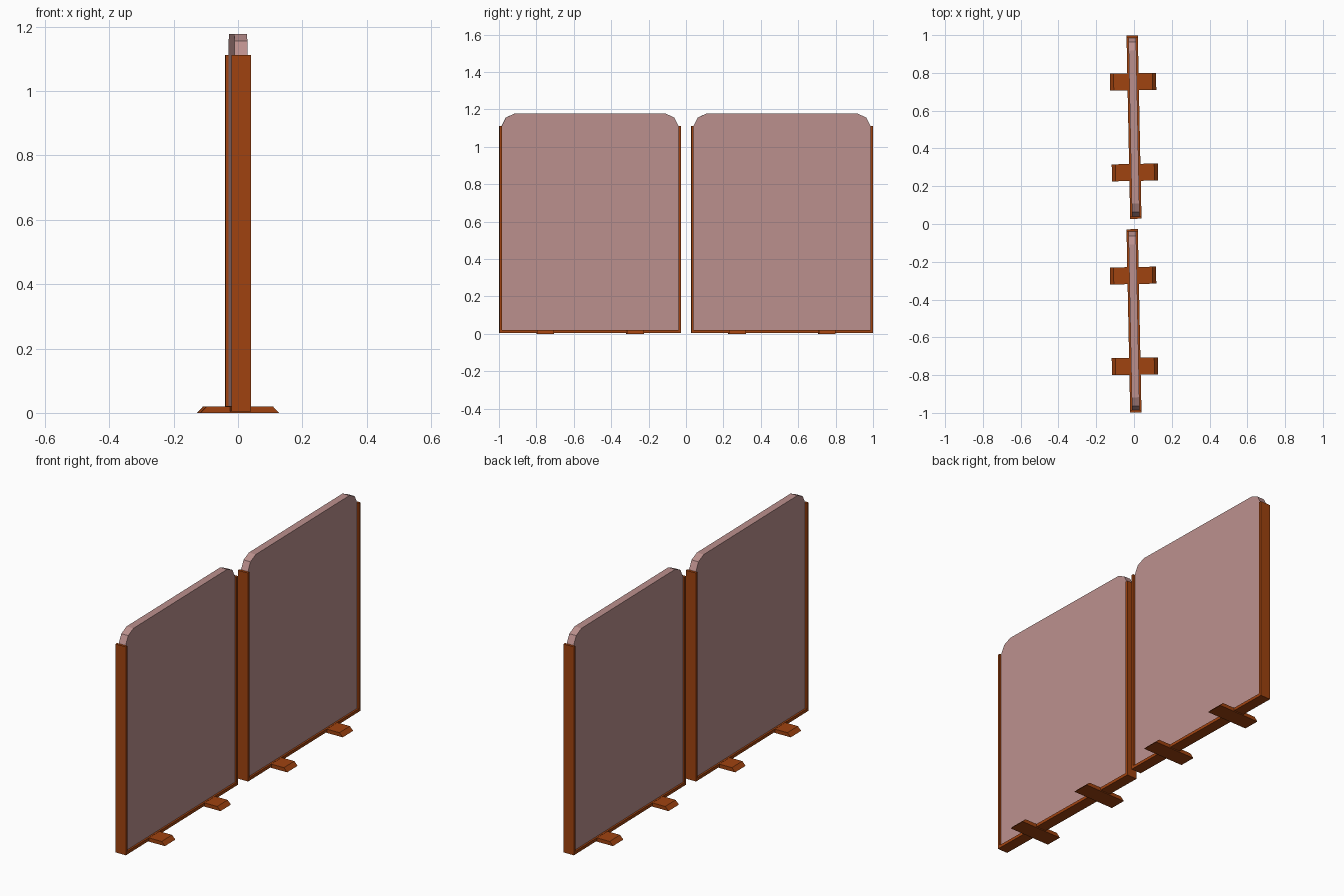
import bpy, bmesh, math
from mathutils import Matrix

if "Cube" in bpy.data.objects:
    bpy.data.objects.remove(bpy.data.objects["Cube"])


def material(name, rgb):
    m = bpy.data.materials.new(name)
    m.diffuse_color = (*rgb, 1)
    m.use_nodes = True
    m.node_tree.nodes["Principled BSDF"].inputs["Base Color"].default_value = m.diffuse_color
    return m


WOOD = material("brown wood", (0.352, 0.056, 0.005))
FABRIC = material("dusty pink fabric", (0.50, 0.28, 0.27))

ANGLE = 0.02            # slight turn of each screen
HALF = 0.4855           # half length of one screen
POST = 0.013            # post width along the screen
BASE, POST_TOP, RAIL_TOP, TOP = 0.005, 1.112, 0.021, 1.177


def prism(name, profile, axis, depth, centre, mat, place):
    """Extrude a closed 2D profile along x (profile y,z) or y (profile x,z)."""
    bm = bmesh.new()
    rings = []
    for d in (-depth / 2, depth / 2):
        rings.append([bm.verts.new((centre + d, a, b) if axis == "x" else (a, centre + d, b))
                      for a, b in profile])
    n = len(profile)
    bm.faces.new(rings[0])
    bm.faces.new(rings[1])
    for i in range(n):
        j = (i + 1) % n
        bm.faces.new((rings[0][i], rings[0][j], rings[1][j], rings[1][i]))
    bmesh.ops.recalc_face_normals(bm, faces=bm.faces)
    me = bpy.data.meshes.new(name)
    bm.to_mesh(me)
    bm.free()
    me.materials.append(mat)
    ob = bpy.data.objects.new(name, me)
    ob.matrix_world = place
    bpy.context.collection.objects.link(ob)


def rect(a0, a1, b0, b1):
    return [(a0, b0), (a1, b0), (a1, b1), (a0, b1)]


for label, cy in (("near", -0.513), ("far", 0.513)):
    place = Matrix.Translation((0, cy, 0)) @ Matrix.Rotation(ANGLE, 4, "Z")
    inner = HALF - POST

    # Fabric board with clipped round upper corners
    right = [(inner, RAIL_TOP), (inner, POST_TOP), (inner - 0.022, 1.156), (inner - 0.068, TOP)]
    board = right + [(-y, z) for y, z in reversed(right)]
    prism(label + "_fabric_board", board, "x", 0.040, 0, FABRIC, place)

    # Bottom rail
    prism(label + "_bottom_rail", rect(-inner, inner, BASE, RAIL_TOP), "x", 0.06, 0, WOOD, place)

    for side, s in (("left", -1), ("right", 1)):
        # Side post
        prism(f"{label}_{side}_post", rect(-0.03, 0.03, BASE, POST_TOP), "y", POST,
              s * (HALF - POST / 2), WOOD, place)
        # Foot with sloping ends
        foot = [(-0.122, 0), (0.122, 0), (0.103, 0.02), (-0.103, 0.02)]
        prism(f"{label}_{side}_foot", foot, "y", 0.09, s * 0.24, WOOD, place)
